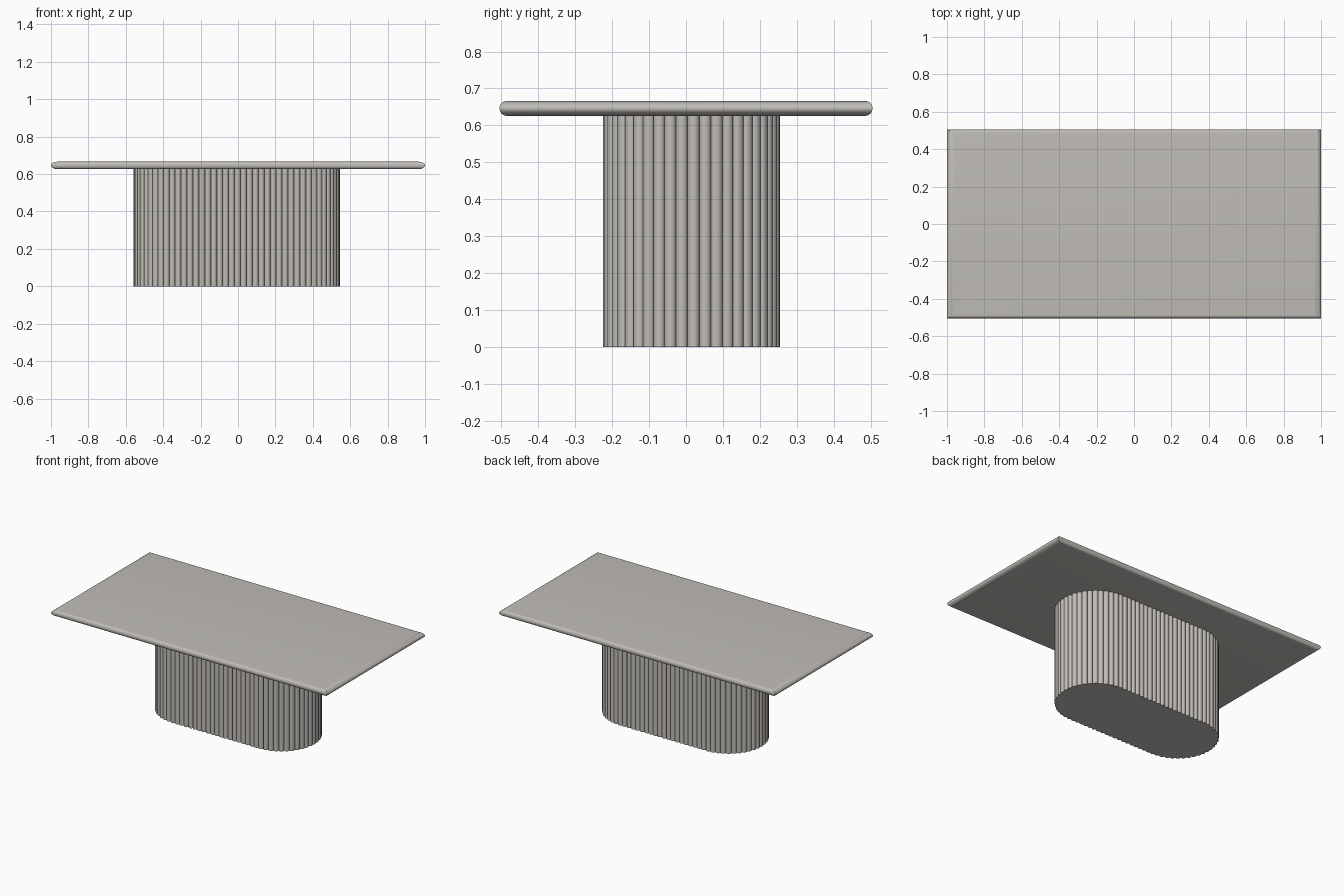
import bpy, bmesh, math

if "Cube" in bpy.data.objects:
    bpy.data.objects.remove(bpy.data.objects["Cube"])

stone = bpy.data.materials.new("warm grey stone")
stone.diffuse_color = (0.53, 0.51, 0.475, 1)
stone.use_nodes = True
stone.node_tree.nodes["Principled BSDF"].inputs["Base Color"].default_value = stone.diffuse_color


def finish(name, bm, angle):
    bmesh.ops.recalc_face_normals(bm, faces=bm.faces)
    mesh = bpy.data.meshes.new(name)
    bm.to_mesh(mesh)
    bm.free()
    obj = bpy.data.objects.new(name, mesh)
    bpy.context.collection.objects.link(obj)
    mesh.materials.append(stone)
    bpy.context.view_layer.objects.active = obj
    obj.select_set(True)
    bpy.ops.object.shade_smooth_by_angle(angle=math.radians(angle))
    obj.select_set(False)


def loft(bm, rings):
    loops = [[bm.verts.new(p) for p in ring] for ring in rings]
    n = len(loops[0])
    for a, b in zip(loops, loops[1:]):
        for i in range(n):
            j = (i + 1) % n
            bm.faces.new((a[i], a[j], b[j], b[i]))
    bm.faces.new(loops[0][::-1])
    bm.faces.new(loops[-1])


# Table top: rectangle with mitred corners and a bullnose edge
bm = bmesh.new()
rings = []
STEPS = 16
for k in range(STEPS + 1):
    t = math.pi * (k / STEPS - 0.5)
    inset = 1 - math.cos(t)
    x, y, z = 1 - 0.036 * inset, 0.505 - 0.019 * inset, 0.646 + 0.02 * math.sin(t)
    rings.append([(-x, -y, z), (x, -y, z), (x, y, z), (-x, y, z)])
loft(bm, rings)
finish("table_top", bm, 30)

# Pedestal: stadium outline wrapped in half-round reeds
CX, CY = -0.0075, 0.015
HALF, R = 0.3125, 0.226        # half straight length, radius at the grooves
REEDS, SEG, DEPTH = 84, 10, 0.014
ARC = math.pi * R
TOTAL = 4 * HALF + 2 * ARC


def stadium(s):
    """Point and outward normal at distance s along the outline."""
    s %= TOTAL
    side = 1
    if s >= TOTAL / 2:
        s -= TOTAL / 2
        side = -1
    if s < 2 * HALF:
        x, y, nx, ny = -HALF + s, -R, 0, -1
    else:
        a = (s - 2 * HALF) / R - math.pi / 2
        nx, ny = math.cos(a), math.sin(a)
        x, y = HALF + R * nx, R * ny
    return side * x, side * y, side * nx, side * ny


pitch = TOTAL / REEDS
start = HALF + ARC / 2 - pitch / 2
outline = []
for i in range(REEDS):
    for k in range(SEG):
        a = math.pi * k / SEG
        s = start + pitch * (i + 0.5 - 0.5 * math.cos(a))
        x, y, nx, ny = stadium(s)
        d = DEPTH * math.sin(a)
        outline.append((CX + x + nx * d, CY + y + ny * d))
bm = bmesh.new()
loft(bm, [[(x, y, z) for x, y in outline] for z in (0, 0.63)])
finish("reeded_pedestal", bm, 40)
